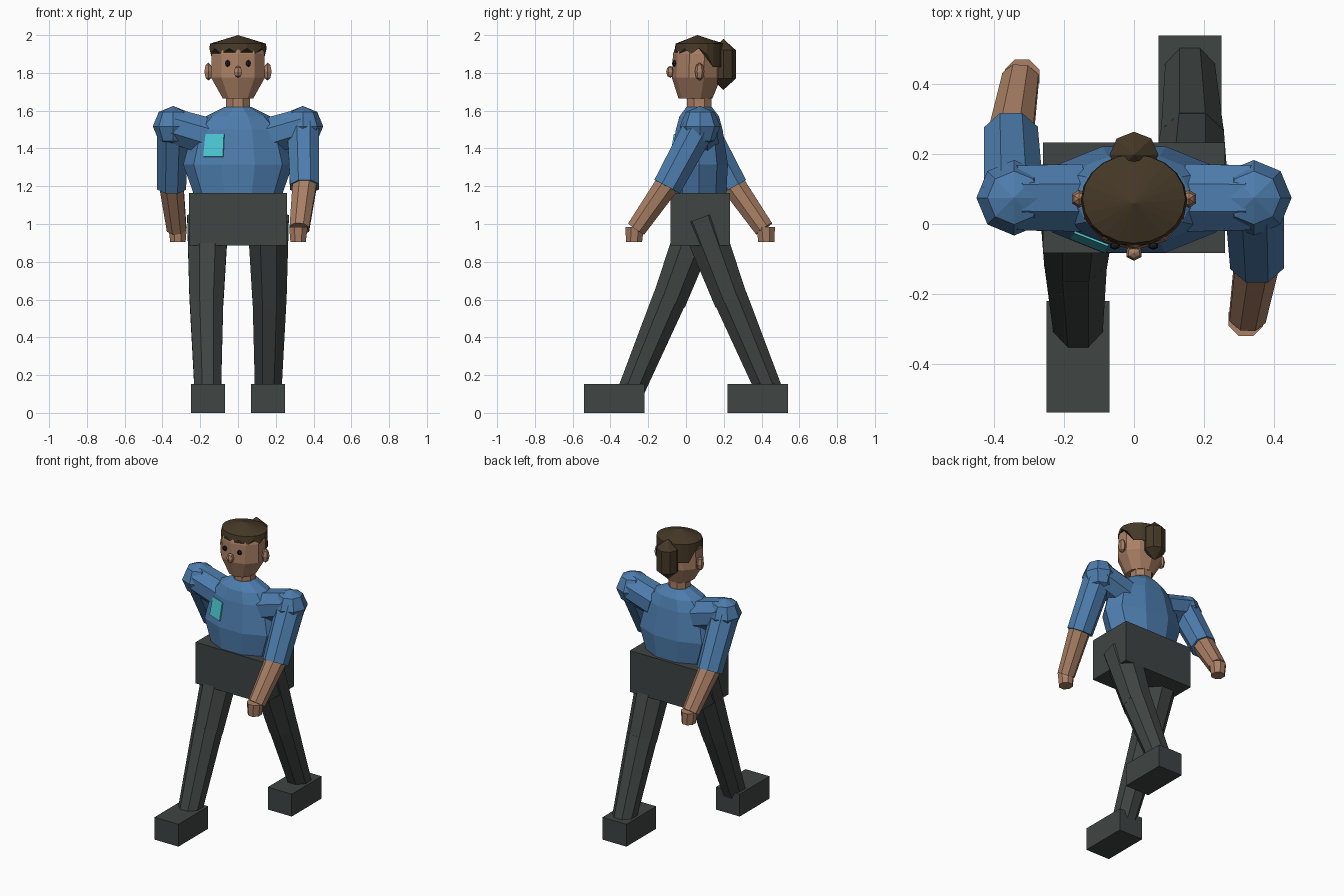
import bpy, bmesh, math
from mathutils import Vector

if "Cube" in bpy.data.objects:
    bpy.data.objects.remove(bpy.data.objects["Cube"])


def mat(name, rgb):
    m = bpy.data.materials.new(name)
    m.diffuse_color = (*rgb, 1)
    m.use_nodes = True
    m.node_tree.nodes["Principled BSDF"].inputs["Base Color"].default_value = m.diffuse_color
    return m


BLUE = mat("blue shirt", (0.075, 0.205, 0.42))
SKIN = mat("skin", (0.40, 0.215, 0.13))
DARK = mat("dark trousers", (0.050, 0.058, 0.056))
HAIR = mat("brown hair", (0.060, 0.040, 0.020))
CYAN = mat("cyan badge", (0.07, 0.58, 0.65))
BLACK = mat("black eyes", (0.012, 0.012, 0.014))
CY = 0.075  # body centre line in y


def finish(name, bm, material):
    bmesh.ops.recalc_face_normals(bm, faces=bm.faces)
    me = bpy.data.meshes.new(name)
    bm.to_mesh(me)
    bm.free()
    me.materials.append(material)
    ob = bpy.data.objects.new(name, me)
    bpy.context.collection.objects.link(ob)
    return ob


def loft(name, rings, material):
    """Skin closed rings of points; a one-point ring is an apex."""
    bm = bmesh.new()
    vs = [[bm.verts.new(p) for p in r] for r in rings]
    for a, b in zip(vs, vs[1:]):
        n = max(len(a), len(b))
        for i in range(n):
            j = (i + 1) % n
            quad = [a[i % len(a)], a[j % len(a)], b[j % len(b)], b[i % len(b)]]
            bm.faces.new(list(dict.fromkeys(quad)))
    for end in (vs[0], vs[-1]):
        if len(end) > 2:
            bm.faces.new(end)
    return finish(name, bm, material)


def ring(z, rx, ry, cy=CY, n=10, turn=0.0, cx=0.0):
    angs = [math.tau * (i + turn) / n for i in range(n)]
    return [Vector((cx + rx * math.cos(a), cy + ry * math.sin(a), z)) for a in angs]


def tube(name, stops, material, n=8):
    """Tapered straight limb through (point, radius) stops."""
    d = (Vector(stops[-1][0]) - Vector(stops[0][0])).normalized()
    ref = Vector((1, 0, 0)) if abs(d.x) < 0.8 else Vector((0, 1, 0))
    u = (ref - d * ref.dot(d)).normalized()
    v = d.cross(u)
    rings = []
    for p, r in stops:
        angs = [math.tau * (i + 0.5) / n for i in range(n)]
        rings.append([Vector(p) + r * (u * math.cos(a) + v * math.sin(a)) for a in angs])
    return loft(name, rings, material)


def ball(name, loc, size, material, seg=8, rows=4):
    bm = bmesh.new()
    bmesh.ops.create_uvsphere(bm, u_segments=seg, v_segments=rows, radius=1)
    for v in bm.verts:
        v.co = Vector([c * s + l for c, s, l in zip(v.co, size, loc)])
    return finish(name, bm, material)


def box(name, lo, hi, material):
    bm = bmesh.new()
    bmesh.ops.create_cube(bm, size=1)
    for v in bm.verts:
        v.co = Vector([(a + b) / 2 + c * (b - a) for a, b, c in zip(lo, hi, v.co)])
    return finish(name, bm, material)


# pelvis and torso
box("pelvis", (-0.26, -0.083, 0.885), (0.26, 0.233, 1.165), DARK)
low, high = ring(1.315, 0.29, 0.16, 0.07), ring(1.50, 0.24, 0.13, 0.07)
loft("torso", [ring(1.16, 0.235, 0.15, 0.07), low, high,
               ring(1.57, 0.17, 0.11, 0.07), ring(1.62, 0.07, 0.07, 0.07)], BLUE)

# chest badge: thin plate following the torso face to one side of the front
p00, p10, p01, p11 = low[7], low[6], high[7], high[6]
normal = (p10 - p00).cross(p01 - p00).normalized()
if normal.y > 0:
    normal.negate()


def on_face(u, v):
    return p00.lerp(p10, u).lerp(p01.lerp(p11, u), v)


corners = [on_face(u, v) for u, v in ((-0.06, 0.22), (0.69, 0.22), (0.76, 0.87), (-0.03, 0.87))]
loft("chest_badge", [[c - normal * 0.002 for c in corners],
                     [c + normal * 0.006 for c in corners]], CYAN)

# neck and head
loft("neck", [ring(1.58, 0.07, 0.07, 0.07, 8, 0.5), ring(1.70, 0.07, 0.07, 0.07, 8, 0.5)], SKIN)
loft("head", [ring(1.665, 0.085, 0.09, 0.05, 10, 0.5), ring(1.775, 0.15, 0.13, 0.055, 10, 0.5),
              ring(1.90, 0.147, 0.127, 0.058, 10, 0.5), ring(1.945, 0.135, 0.118, 0.065, 10, 0.5)], SKIN)

# hair cap with zigzag front fringe and lower back
rim = ring(1.905, 0.152, 0.132, 0.068, 20, 1)
for i, p in enumerate(rim):
    p.z = 1.83 if p.y > 0.12 else (1.90 if i % 2 == 0 else 1.93)
loft("hair_cap", [rim, ring(1.955, 0.147, 0.127, 0.072, 20, 1), [Vector((0, 0.06, 2.0))]], HAIR)
loft("hair_bun", [[Vector((0, 0.198, 1.71))], ring(1.77, 0.07, 0.066, 0.198, 8),
                  ring(1.92, 0.07, 0.066, 0.198, 8), [Vector((0, 0.198, 1.98))]], HAIR)

# face
ball("nose", (0, -0.083, 1.806), (0.025, 0.022, 0.032), SKIN, 6)
for s, side in ((-1, "right"), (1, "left")):
    ball(side + "_eye", (s * 0.055, -0.062, 1.85), (0.016, 0.012, 0.018), BLACK, 6)
    ball(side + "_ear", (s * 0.157, 0.072, 1.807), (0.024, 0.026, 0.048), SKIN, 6)

# limbs: arm and leg of each side swing in opposite directions
for s, side in ((-1, "right"), (1, "left")):
    def at(x, y, z):
        return (s * x, CY + s * y, z)

    tube(side + "_shoulder", [(at(0.16, 0, 1.465), 0.105), (at(0.345, 0, 1.52), 0.10)], BLUE)
    ball(side + "_shoulder_ball", at(0.343, 0, 1.517), (0.108,) * 3, BLUE)
    tube(side + "_sleeve", [(at(0.345, 0, 1.52), 0.092), (at(0.352, -0.175, 1.197), 0.083)], BLUE)
    tube(side + "_forearm", [(at(0.355, -0.16, 1.23), 0.070), (at(0.325, -0.338, 0.975), 0.056)], SKIN)
    wrist, tip = at(0.32, -0.347, 0), at(0.318, -0.35, 0)
    loft(side + "_hand", [ring(0.985, 0.053, 0.053, wrist[1], 8, 0.5, wrist[0]),
                          ring(0.905, 0.044, 0.046, tip[1], 8, 0.5, tip[0])], SKIN)
    tube(side + "_thigh", [(at(0.16, 0, 1.03), 0.118), (at(0.167, 0.165, 0.59), 0.097)], DARK)
    tube(side + "_shin", [(at(0.167, 0.16, 0.61), 0.097), (at(0.16, 0.365, 0.12), 0.076)], DARK)
    box(side + "_shoe", (s * 0.16 - 0.09, s * 0.38 - 0.16, 0), (s * 0.16 + 0.09, s * 0.38 + 0.16, 0.152), DARK)
